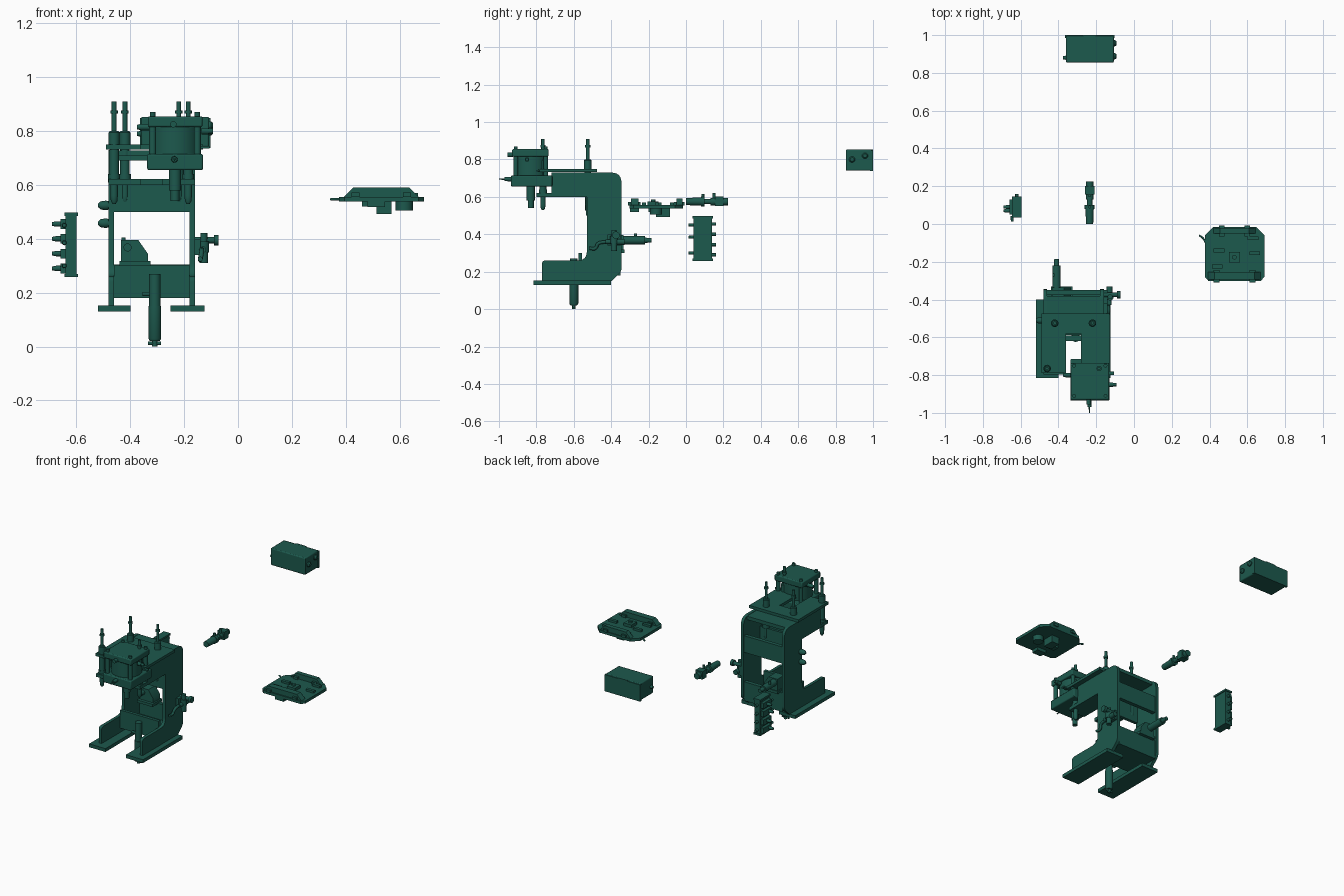
import bpy, bmesh, math
from mathutils import Vector

if "Cube" in bpy.data.objects:
    bpy.data.objects.remove(bpy.data.objects["Cube"])

mat = bpy.data.materials.new("dark_green")
mat.diffuse_color = (0.012, 0.1, 0.075, 1)
mat.use_nodes = True
mat.node_tree.nodes["Principled BSDF"].inputs["Base Color"].default_value = mat.diffuse_color


def finish(name, bm, bevel=0):
    bmesh.ops.recalc_face_normals(bm, faces=bm.faces)
    me = bpy.data.meshes.new(name)
    bm.to_mesh(me)
    bm.free()
    ob = bpy.data.objects.new(name, me)
    bpy.context.collection.objects.link(ob)
    me.materials.append(mat)
    if bevel:
        m = ob.modifiers.new("bevel", 'BEVEL')
        m.width, m.segments = bevel, 2
    bpy.context.view_layer.objects.active = ob
    ob.select_set(True)
    bpy.ops.object.shade_smooth_by_angle(angle=math.radians(35))
    ob.select_set(False)
    return ob


def box(name, x, y, z, bevel=0):
    bm = bmesh.new()
    bmesh.ops.create_cube(bm, size=1)
    for v in bm.verts:
        v.co = [lo + (hi - lo) * (c + .5) for c, (lo, hi) in zip(v.co, (x, y, z))]
    return finish(name, bm, bevel)


def lathe(name, start, axis, prof, n=24):
    """Turned part: prof lists (distance along axis, radius)."""
    a = Vector({'x': (1, 0, 0), 'y': (0, 1, 0), 'z': (0, 0, 1)}[axis])
    u = Vector((a.y, a.z, a.x))
    w = a.cross(u)
    bm = bmesh.new()
    rings = [[bm.verts.new(Vector(start) + a * d + r * (u * math.cos(t) + w * math.sin(t)))
              for t in (2 * math.pi * i / n for i in range(n))] for d, r in prof]
    for p, q in zip(rings, rings[1:]):
        for i in range(n):
            bm.faces.new((p[i], p[(i + 1) % n], q[(i + 1) % n], q[i]))
    bm.faces.new(rings[0])
    bm.faces.new(rings[-1])
    return finish(name, bm)


def rounded(pts, n=6):
    """Corner list of (a, b, radius) -> outline with arcs."""
    out = []
    for i, (a, b, r) in enumerate(pts):
        p = Vector((a, b))
        if not r:
            out.append(p)
            continue
        s = p + (Vector(pts[i - 1][:2]) - p).normalized() * r
        e = p + (Vector(pts[(i + 1) % len(pts)][:2]) - p).normalized() * r
        out += [s * (1 - t) ** 2 + p * 2 * t * (1 - t) + e * t * t for t in (k / n for k in range(n + 1))]
    return out


def prism(name, axis, lo, hi, pts):
    """Extrude an outline along axis; outline uses the other two axes in order."""
    bm = bmesh.new()
    place = {'x': lambda a, b, c: (c, a, b), 'y': lambda a, b, c: (a, c, b), 'z': lambda a, b, c: (a, b, c)}[axis]
    f = bm.faces.new([bm.verts.new(place(p[0], p[1], lo)) for p in pts])
    g = bmesh.ops.extrude_face_region(bm, geom=[f])
    d = Vector(place(0, 0, hi - lo))
    bmesh.ops.translate(bm, vec=d, verts=[v for v in g['geom'] if isinstance(v, bmesh.types.BMVert)])
    return finish(name, bm)


def hose(name, pts, r):
    cu = bpy.data.curves.new(name, 'CURVE')
    cu.dimensions, cu.bevel_depth, cu.bevel_resolution, cu.use_fill_caps = '3D', r, 3, True
    s = cu.splines.new('BEZIER')
    s.bezier_points.add(len(pts) - 1)
    for b, p in zip(s.bezier_points, pts):
        b.co, b.handle_left_type, b.handle_right_type = p, 'AUTO', 'AUTO'
    ob = bpy.data.objects.new(name, cu)
    bpy.context.collection.objects.link(ob)
    cu.materials.append(mat)


# C-shaped side plates and feet
c_out = rounded([(-.77, .14, 0), (-.42, .13, 0), (-.345, .2, .02), (-.345, .73, .055), (-.72, .73, 0),
                 (-.72, .615, 0), (-.53, .615, .02), (-.53, .26, .05), (-.77, .26, .02)])
for side, x, fx in (("left", -.48, (-.52, -.40)), ("right", -.18, (-.25, -.125))):
    prism(side + "_frame_plate", 'x', x, x + .02, c_out)
    box(side + "_foot", fx, (-.815, -.40), (.13, .152))

# cross members
X = (-.46, -.18)
box("lower_back_plate", X, (-.375, -.35), (.18, .305))
box("lower_floor", X, (-.575, -.375), (.18, .2))
box("lower_front_plate", X, (-.575, -.555), (.18, .3))
box("upper_back_plate", X, (-.375, -.35), (.5, .61))
box("upper_front_plate", X, (-.535, -.515), (.5, .61))
lathe("front_boss", (-.32, -.54, .552), 'y', [(0, .025), (.02, .025)])
box("roof_plate", X, (-.54, -.38), (.705, .728))
box("arm_tie_bar", (-.46, -.2), (-.62, -.59), (.69, .71))

# U-shaped guide plates under and over the arms
u_out = [(-.49, -.475), (-.13, -.475), (-.13, -.79), (-.28, -.79), (-.28, -.58), (-.36, -.58), (-.36, -.79), (-.49, -.79)]
prism("upper_guide_plate", 'z', .732, .75, u_out)
prism("lower_guide_plate", 'z', .6, .622, [(max(-.48, min(-.16, a)), b - .008 if b < -.5 else -.53) for a, b in u_out])

# guide rods with bushings, collars and rounded lower ends
for i, (x, y) in enumerate([(-.46, -.765), (-.42, -.525), (-.22, -.525), (-.185, -.765)]):
    lathe(f"guide_rod_{i}", (x, y, .53), 'z', [(0, .006), (.01, .012), (.03, .014), (.08, .014), (.08, .009), (.38, .009)], 16)
    lathe(f"bushing_{i}", (x, y, .61), 'z', [(0, .022), (.03, .022), (.03, .018), (.13, .018), (.13, .02), (.185, .02), (.19, .016)])
    lathe(f"rod_collar_{i}", (x, y, .865), 'z', [(0, .014), (.012, .014)], 16)

# main press cylinder: end plates, barrel, tie rods, ram
cx, cy = -.234, -.83
box("cylinder_top_plate", (-.335, -.132), (-.93, -.735), (.815, .855), .006)
box("cylinder_bottom_plate", (-.337, -.13), (-.935, -.715), (.655, .715), .006)
lathe("cylinder_barrel", (cx, cy, .71), 'z', [(0, .092), (.11, .092)], 40)
for i in range(4):
    x, y = cx + .083 * (-1) ** i, cy + .08 * (-1) ** (i // 2)
    lathe(f"tie_rod_{i}", (x, y, .71), 'z', [(0, .013), (.145, .013), (.145, .01), (.16, .01)], 12)
lathe("ram", (cx, cy, .54), 'z', [(0, .01), (0, .016), (.04, .016), (.04, .022), (.115, .022)])
lathe("front_port", (-.236, -1.0, .695), 'y', [(0, .003), (.03, .004), (.03, .01), (.05, .012), (.075, .012)], 12)
lathe("top_port", (-.24, -.955, .825), 'y', [(0, .012), (.03, .012)], 12)
lathe("left_port", (-.375, -.8, .815), 'x', [(0, .008), (.015, .012), (.06, .012)], 12)
lathe("right_port", (-.135, -.85, .8), 'x', [(0, .012), (.025, .012), (.025, .009), (.043, .009)], 12)
box("right_sensor_bracket", (-.14, -.105), (-.8, -.78), (.735, .745))

# vertical lifting cylinder under the frame
lathe("lift_cylinder", (-.309, -.60, 0), 'z',
      [(0, .01), (.02, .01), (.02, .018), (.03, .024), (.15, .024), (.15, .021), (.27, .021)])
lathe("lift_fitting", (-.335, -.6, .012), 'x', [(0, .007), (.05, .007)], 12)
lathe("lift_side_port", (-.355, -.6, .195), 'x', [(0, .008), (.03, .008)], 12)

# rear horizontal cylinder and its gabled bracket
prism("rear_cylinder_bracket", 'y', -.41, -.335, [(-.435, .305), (-.335, .305), (-.335, .345), (-.37, .395), (-.435, .395)])
box("rear_bracket_base", (-.44, -.325), (-.43, -.33), (.3, .318))
lathe("rear_cylinder", (-.41, -.44, .368), 'y', [(0, .015), (.03, .015), (.03, .022), (.22, .022), (.22, .014), (.255, .012)])
lathe("rear_cylinder_port", (-.425, -.27, .385), 'z', [(0, .008), (.02, .008)], 12)

# left knobs
for i, z in enumerate((.524, .458)):
    lathe(f"left_knob_{i}", (-.52, -.51, z), 'x', [(0, .006), (.01, .015), (.03, .018), (.045, .014)], 16)

# right-hand valve with handle and elbow pipe
lathe("valve_body", (-.127, -.385, .31), 'z', [(0, .016), (.04, .016), (.04, .02), (.08, .02), (.08, .013), (.112, .013)], 16)
lathe("valve_stem", (-.16, -.375, .395), 'x', [(0, .012), (.07, .012), (.07, .02), (.088, .02)], 16)
lathe("valve_cross_fitting", (-.13, -.43, .36), 'y', [(0, .012), (.03, .012), (.03, .016), (.1, .016)], 16)
hose("valve_pipe", [(-.135, -.43, .36), (-.135, -.47, .35), (-.14, -.485, .325), (-.14, -.515, .325)], .009)
box("valve_mount", (-.162, -.14), (-.42, -.35), (.34, .4))

# detached valve manifold
box("manifold_body", (-.64, -.6), (.04, .14), (.265, .49))
for z in (.258, .485):
    box("manifold_end_plate", (-.645, -.595), (.035, .145), (z, z + .012))
for i in range(4):
    z = .29 + i * .055
    box(f"manifold_valve_{i}", (-.66, -.635), (.05, .13), (z - .018, z + .018))
    lathe(f"manifold_port_{i}", (-.69, .07 + .02 * (i % 2), z), 'x', [(0, .007), (.015, .01), (.04, .01)], 12)
    lathe(f"manifold_rear_port_{i}", (-.62, .13, z), 'y', [(0, .009), (.03, .009)], 12)
for i, z in enumerate((.3, .385, .45)):
    lathe(f"manifold_front_port_{i}", (-.645, .013, z), 'y', [(0, .007), (.03, .009)], 12)

# detached air cylinder
lathe("air_cylinder", (-.235, 0, .575), 'y',
      [(0, .019), (.08, .022), (.08, .026), (.1, .026), (.1, .014), (.13, .014), (.13, .02), (.225, .02)])
box("air_cylinder_block", (-.26, -.21), (.155, .2), (.55, .602))
lathe("air_cylinder_port", (-.235, .15, .58), 'z', [(0, .008), (.042, .008)], 12)
lathe("air_cylinder_port_2", (-.235, .09, .58), 'z', [(0, .008), (.036, .008)], 12)

# detached control box with lid rims and side buttons
box("control_box", (-.36, -.107), (.855, .995), (.74, .853), .006)
box("box_rear_rim", (-.364, -.103), (.985, 1.0), (.738, .848))
for i, (y, z) in enumerate(((.888, .8), (.957, .82))):
    lathe(f"box_button_{i}", (-.108, y, z), 'x', [(0, .016), (.008, .016), (.016, .01)])
lathe("box_cable_gland", (-.375, .88, .79), 'x', [(0, .008), (.02, .012)], 16)
box("box_handle", (-.27, -.2), (.99, 1.0), (.84, .853))

# detached fixture table
prism("fixture_plate", 'z', .538, .556, [(.375, -.06), (.42, -.015), (.645, -.015), (.69, -.06),
                                       (.69, -.28), (.67, -.303), (.395, -.303), (.375, -.28)])
for i, (y0, y1, a, b) in enumerate(((-.05, -.02, .42, .645), (-.295, -.255, .392, .672))):
    prism(f"fixture_rail_{i}", 'y', y0, y1, [(a, .555), (b, .555), (b - .035, .59), (a + .035, .59)])
    for x in (a + .03, b - .06):
        box("rail_foot", (x, x + .03), (y0 - .015, y1 + .012), (.555, .572))
box("fixture_nest", (.503, .56), (-.205, -.147), (.555, .575))
lathe("nest_pin", (.531, -.176, .57), 'z', [(0, .012), (.015, .012)], 16)
for i, (x, y) in enumerate(((.45, -.14), (.64, -.155), (.63, -.075), (.44, -.225))):
    box(f"fixture_clamp_{i}", (x - .028, x + .028), (y - .01, y + .01), (.555, .57))
box("under_block_mid", (.515, .57), (-.16, -.085), (.492, .54))
lathe("under_motor", (.617, -.16, .505), 'z', [(0, .032), (.035, .032)])
box("under_block_front", (.48, .545), (-.3, -.25), (.518, .54))
box("under_block_rear", (.46, .52), (-.2, -.16), (.52, .54))
hose("fixture_cable", [(.38, -.1, .547), (.365, -.075, .547), (.345, -.06, .547)], .005)
